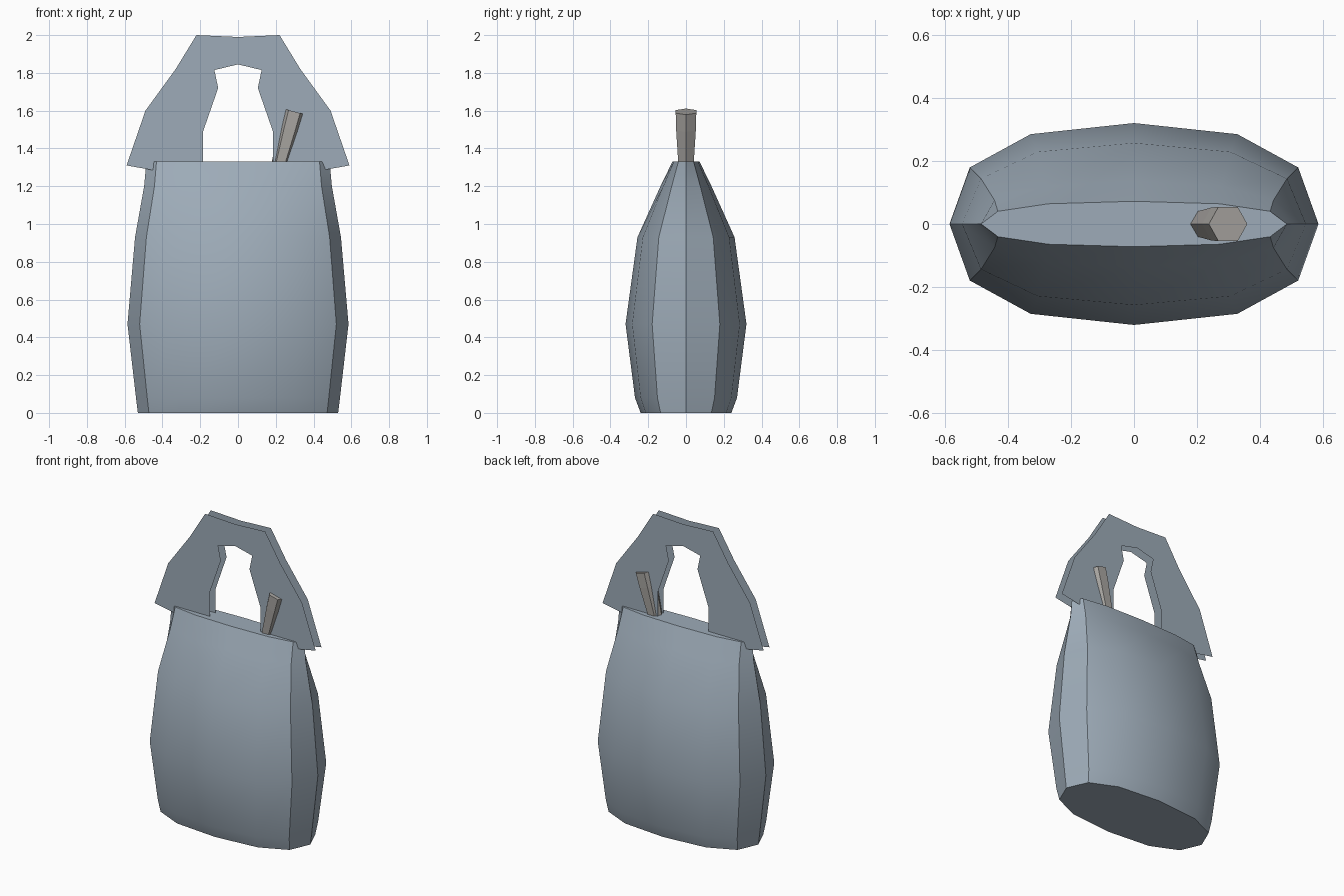
import bpy
import math
from mathutils import Matrix, Vector

cube = bpy.data.objects.get("Cube")
if cube:
    bpy.data.objects.remove(cube, do_unlink=True)


def make_material(name, rgb):
    mat = bpy.data.materials.new(name)
    mat.use_nodes = True
    color = (*rgb, 1)
    mat.diffuse_color = color
    mat.node_tree.nodes["Principled BSDF"].inputs["Base Color"].default_value = color
    return mat


def make_object(name, verts, faces, mat):
    mesh = bpy.data.meshes.new(name)
    mesh.from_pydata(verts, [], faces)
    mesh.materials.append(mat)
    mesh.update()
    obj = bpy.data.objects.new(name, mesh)
    bpy.context.collection.objects.link(obj)
    return obj


def loft(name, rings, mat):
    """Skin equal-length rings from bottom to top and close both ends."""
    n = len(rings[0])
    verts = [p for ring in rings for p in ring]
    faces = [(r * n + i, r * n + (i + 1) % n, (r + 1) * n + (i + 1) % n, (r + 1) * n + i)
             for r in range(len(rings) - 1) for i in range(n)]
    faces.append(tuple(reversed(range(n))))
    faces.append(tuple(range(len(verts) - n, len(verts))))
    return make_object(name, verts, faces, mat)


def smooth(obj, degrees):
    bpy.ops.object.select_all(action="DESELECT")
    obj.select_set(True)
    bpy.context.view_layer.objects.active = obj
    bpy.ops.object.shade_smooth_by_angle(angle=math.radians(degrees))


blue_grey = make_material("blue grey cloth", (0.34, 0.41, 0.48))
warm_grey = make_material("warm grey wood", (0.40, 0.385, 0.365))

# Bag body: one twelve-sided section scaled up the height
quarter = [(1, 0), (0.89, 0.56), (0.56, 0.89)]
section = []
for turn in range(2):
    s = 1 - 2 * turn
    section += [(s * x, s * y) for x, y in quarter]
    section += [(0, s)]
    section += [(-s * x, s * y) for x, y in reversed(quarter[1:])]
profile = [(0, 0.53, 0.24), (0.08, 0.54, 0.27), (0.47, 0.585, 0.32),
           (0.93, 0.545, 0.257), (1.2, 0.497, 0.135), (1.33, 0.485, 0.072)]
body = loft("bag_body", [[(x * rx, y * ry, z) for x, y in section]
                         for z, rx, ry in profile], blue_grey)
smooth(body, 30)

# Two thin flat handles, mirrored about the middle
outer = [(0.22, 2), (0.33, 1.82), (0.49, 1.6), (0.59, 1.31), (0.45, 1.285)]
inner = [(0.185, 1.25), (0.185, 1.49), (0.105, 1.72), (0.125, 1.815)]
half = [(0, 1.99)] + outer + inner + [(0, 1.845)]
for name, y in (("front_handle", -0.03), ("back_handle", 0.03)):
    n = len(half)
    verts = [(x, y, z) for x, z in half] + [(-x, y, z) for x, z in half[1:-1]]
    right = tuple(range(n))
    left = (0,) + tuple(range(n, 2 * n - 2)) + (n - 1,)
    faces = [right, tuple(reversed(left))]
    if y < 0:
        faces = [tuple(reversed(f)) for f in faces]
    make_object(name, verts, faces, blue_grey)

# Leaning hexagonal stick that widens toward its top
base = Vector((0.222, 0, 1.31))
lean = Matrix.Rotation(math.radians(15), 3, "Y")
rings = []
for height, radius in ((0, 0.046), (0.2, 0.06), (0.295, 0.063)):
    ring = []
    for i in range(6):
        a = math.tau * i / 6
        ring.append(base + lean @ Vector((radius * math.cos(a), radius * math.sin(a), height)))
    rings.append(ring)
loft("stick", rings, warm_grey)
